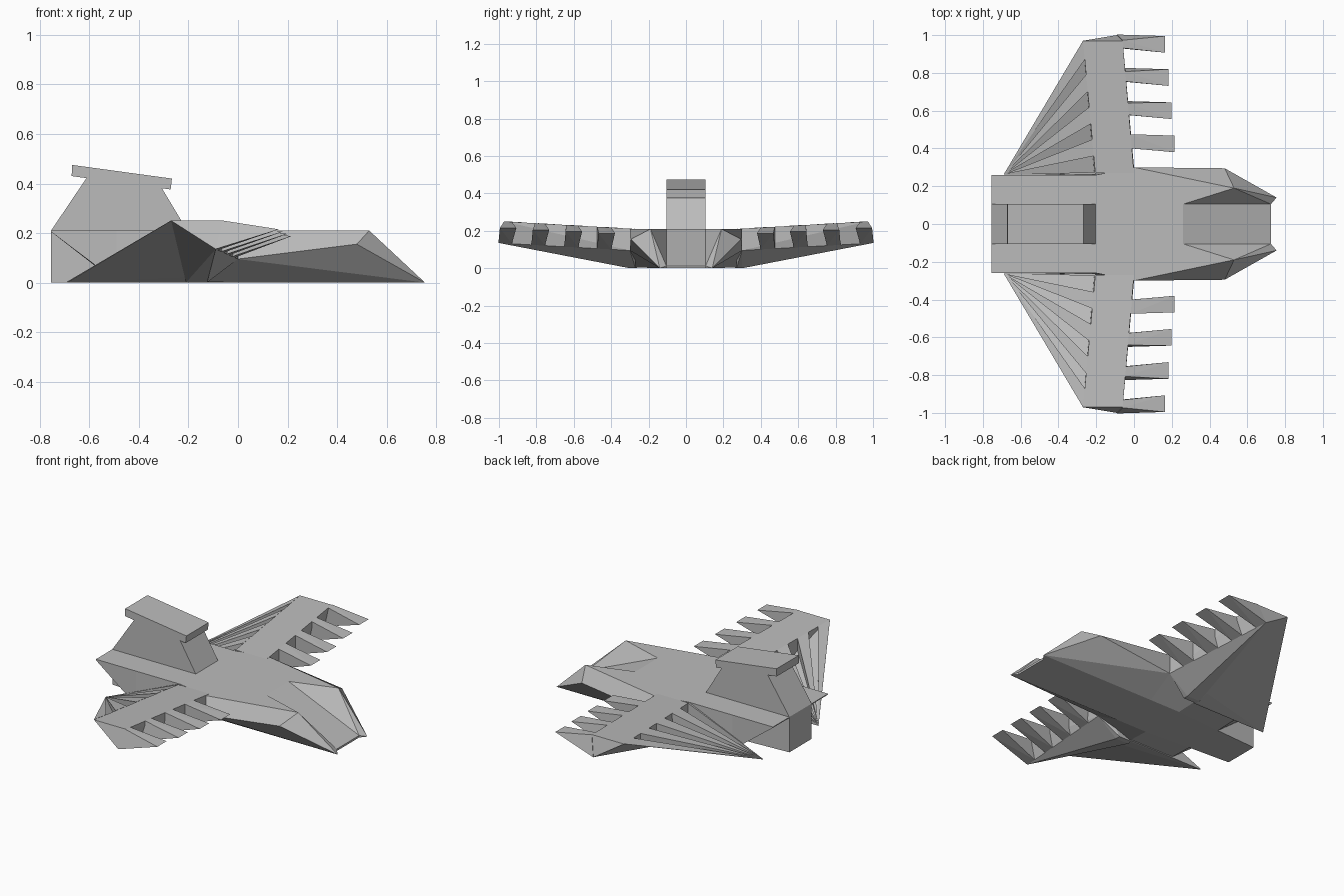
import bpy, bmesh

cube = bpy.data.objects.get("Cube")
if cube:
    bpy.data.objects.remove(cube, do_unlink=True)

grey = bpy.data.materials.new("hull_grey")
grey.use_nodes = True
COLOR = (0.5, 0.5, 0.5, 1)
grey.diffuse_color = COLOR
grey.node_tree.nodes["Principled BSDF"].inputs["Base Color"].default_value = COLOR


def finish(name, bm):
    bmesh.ops.remove_doubles(bm, verts=bm.verts[:], dist=0.0005)
    bmesh.ops.recalc_face_normals(bm, faces=bm.faces[:])
    mesh = bpy.data.meshes.new(name)
    bm.to_mesh(mesh)
    bm.free()
    mesh.materials.append(grey)
    obj = bpy.data.objects.new(name, mesh)
    bpy.context.collection.objects.link(obj)
    return obj


def solid(name, parts):
    """Join convex solids, each the hull of a few corner points."""
    bm = bmesh.new()
    for points in parts:
        verts = [bm.verts.new(p) for p in points]
        res = bmesh.ops.convex_hull(bm, input=verts)
        junk = [v for v in res["geom_interior"] if isinstance(v, bmesh.types.BMVert)]
        bmesh.ops.delete(bm, geom=junk, context="VERTS")
    bmesh.ops.dissolve_limit(bm, angle_limit=0.01, verts=bm.verts[:], edges=bm.edges[:])
    return finish(name, bm)


def plate(name, outline, half_width):
    """Side outline in x and z, given thickness across y."""
    return solid(name, [[(x, y, z) for x, z in outline for y in (-half_width, half_width)]])


def lerp(a, b, t):
    return a + (b - a) * t


# Fuselage: lofted half sections, then a notched nose, mirrored by side
DECK = 0.21
SECTIONS = [  # x, deck half width, side half width, side height, keel half width
    (-0.755, 0.26, 0.26, 0.205, 0.105),
    (-0.49, 0.26, 0.26, 0.005, 0.12),
    (-0.2, 0.26, 0.27, 0.005, 0.14),
    (0, 0.30, 0.30, 0.095, 0.14),
]
bm = bmesh.new()
for side in (1, -1):
    def face(*points):
        bm.faces.new([bm.verts.new((x, y * side, z)) for x, y, z in points])

    rings = []
    for x, deck, flank, height, keel in SECTIONS:
        inner = height if x < -0.7 else 0
        rings.append([(x, 0, DECK), (x, deck, DECK), (x, flank, height),
                      (x, keel, inner), (x, keel, 0), (x, 0, 0)])
    for a, b in zip(rings, rings[1:]):
        for i in range(5):
            face(a[i], a[i + 1], b[i + 1], b[i])
    face(*rings[0])
    top, deck, flank, keel = (rings[-1][i] for i in (0, 1, 2, 4))
    base = rings[-1][5]
    horn, cheek, tip = (0.53, 0.19, DECK), (0.48, 0.295, 0.155), (0.755, 0.14, 0)
    slope_top, slope_end = (0.26, 0.105, DECK), (0.725, 0.105, 0.012)
    mid_top, mid_end = (0.26, 0, DECK), (0.725, 0, 0.012)
    face(top, deck, horn, slope_top, mid_top)
    face(mid_top, slope_top, slope_end, mid_end)
    face(slope_top, horn, slope_end)
    face(horn, tip, slope_end)
    face(deck, flank, cheek, horn)
    face(horn, cheek, tip)
    face(flank, keel, tip)
    face(flank, tip, cheek)
    face(base, keel, tip, (0.725, 0.105, 0), (0.725, 0, 0))
    face(slope_end, tip, (0.725, 0.105, 0))
    face(mid_end, slope_end, (0.725, 0.105, 0), (0.725, 0, 0))
finish("fuselage", bm)

# Tail tower and its tilted cap
plate("tail_tower", [(-0.755, DECK), (-0.205, DECK), (-0.31, 0.385), (-0.61, 0.425)], 0.105)
plate("tail_cap", [(-0.67, 0.475), (-0.267, 0.42), (-0.272, 0.376), (-0.672, 0.43)], 0.105)

# Wings: spar, rear ribs fanning from one point, and front prongs
ROOT, TIP = 0.27, 0.97


def rear_x(y):
    return lerp(-0.205, -0.27, (y - ROOT) / (TIP - ROOT))


def front_x(y):
    return lerp(0, -0.06, (y - ROOT) / (TIP - ROOT))


def top_z(y):
    return lerp(DECK, 0.25, (y - ROOT) / (TIP - ROOT))


def under_z(y):
    return max(0, lerp(0, 0.25, (y - 0.3) / (TIP - 0.3)))


SLOTS = [(0.275 + 0.172 * i, 0.36 + 0.17 * i) for i in range(4)]

for side, word in ((1, "back"), (-1, "front")):
    def flip(points):
        return [(x, y * side, z) for x, y, z in points]

    spar = [(rear_x(ROOT), ROOT, DECK), (0, ROOT, DECK), (0, 0.3, 0.095),
            (-0.125, 0.3, 0), (-0.21, 0.3, 0), (-0.21, ROOT, 0), (-0.125, ROOT, 0),
            (-0.27, TIP, 0.25), (-0.06, TIP, 0.25), (-0.09, 1, 0.135)]
    solid(word + "_wing_spar", [flip(spar)])

    # Solid ribs rise to the spar top, thin floors lie between them
    apex = (-0.69, 0.262, 0.004)
    edges = [0.262] + [y for slot in SLOTS for y in slot] + [TIP]
    wedges = []
    for i, (y0, y1) in enumerate(zip(edges, edges[1:])):
        wedge = [apex, (apex[0], apex[1], 0)]
        for y in (y0, y1):
            low = under_z(y)
            high = top_z(y) if i % 2 == 0 else min(low + 0.012, top_z(y))
            wedge += [(rear_x(y), y, low), (rear_x(y), y, high + 0.001)]
        wedges.append(flip(wedge))
    solid(word + "_wing_ribs", wedges)

    prongs = []
    for i in range(4):
        t = i / 3
        inner, outer = 0.40 + 0.177 * i, 0.475 + 0.166 * i
        end_x, end_z = lerp(0.215, 0.165, t), lerp(0.187, 0.215, t)
        end_y = lerp(0.38, 0.907, t)
        prong = [(end_x, end_y, end_z), (end_x, end_y + 0.088, end_z)]
        for y, lip_y in ((inner, inner), (outer, outer + 0.03 * t)):
            fx = front_x(y)
            lip_x = lerp(0, -0.09, (lip_y - 0.3) / 0.7)
            lip_z = lerp(0.095, 0.135, (lip_y - 0.3) / 0.7)
            prong += [(fx, y, top_z(y)), (lip_x, lip_y, lip_z)]
        prongs.append(flip(prong))
    solid(word + "_wing_prongs", prongs)
